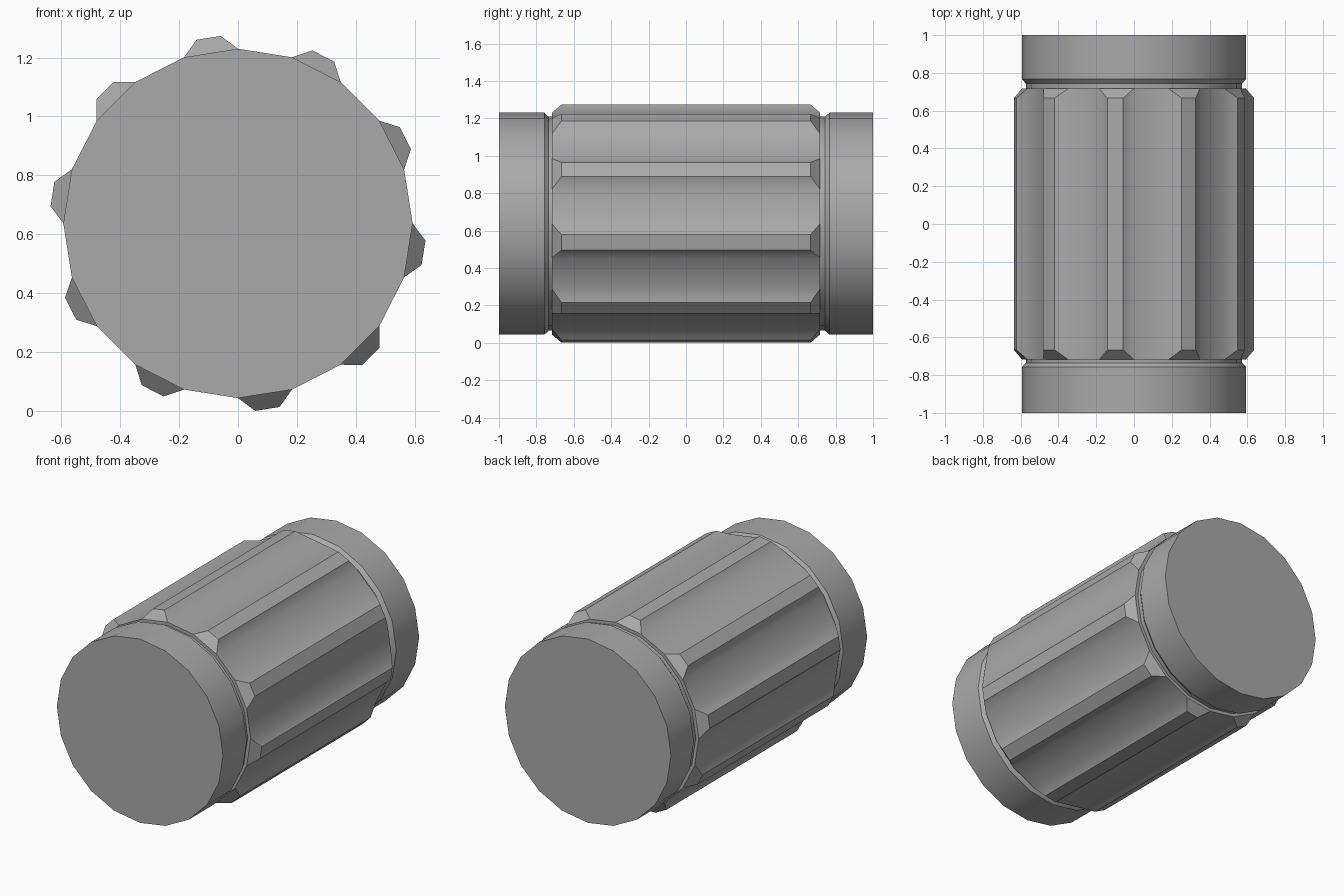
import bpy, bmesh
from math import sin, cos, pi, radians

SIDES = 20
RADIUS = 0.593
GROOVE = 0.572
CENTRE_Z = 0.637

cube = bpy.data.objects.get("Cube")
if cube:
    bpy.data.objects.remove(cube, do_unlink=True)

# Single grey material
grey = bpy.data.materials.new("mid_grey")
grey.use_nodes = True
colour = (0.4, 0.4, 0.4, 1)
grey.diffuse_color = colour
grey.node_tree.nodes["Principled BSDF"].inputs["Base Color"].default_value = colour

# Lathe profile along y: front collar, groove, barrel, groove, back collar
profile = [(RADIUS, -1), (RADIUS, -0.757), (GROOVE, -0.735), (GROOVE, -0.717),
           (RADIUS, -0.717), (RADIUS, 0.717),
           (GROOVE, 0.717), (GROOVE, 0.743), (RADIUS, 0.767), (RADIUS, 1)]
BARREL = 4

bm = bmesh.new()
rings = []
for r, y in profile:
    rings.append([bm.verts.new((r * sin(2 * pi * i / SIDES), y,
                                CENTRE_Z + r * cos(2 * pi * i / SIDES)))
                  for i in range(SIDES)])

ridge_faces = []
for k, (a, b) in enumerate(zip(rings, rings[1:])):
    for i in range(SIDES):
        j = (i + 1) % SIDES
        face = bm.faces.new((a[i], a[j], b[j], b[i]))
        if k == BARREL and i % 2:
            ridge_faces.append(face)

# Flat ends
bm.faces.new(rings[0])
bm.faces.new(rings[-1])
bmesh.ops.recalc_face_normals(bm, faces=bm.faces[:])

# Raised, bevelled ridges on every other barrel face
bmesh.ops.inset_individual(bm, faces=ridge_faces, thickness=0.051, depth=0.052,
                           use_even_offset=True)

mesh = bpy.data.meshes.new("ridged_drum")
bm.to_mesh(mesh)
bm.free()
mesh.materials.append(grey)
drum = bpy.data.objects.new("ridged_drum", mesh)
bpy.context.collection.objects.link(drum)

# Smooth collars, crisp ridges
bpy.ops.object.select_all(action='DESELECT')
drum.select_set(True)
bpy.context.view_layer.objects.active = drum
bpy.ops.object.shade_smooth_by_angle(angle=radians(30))
